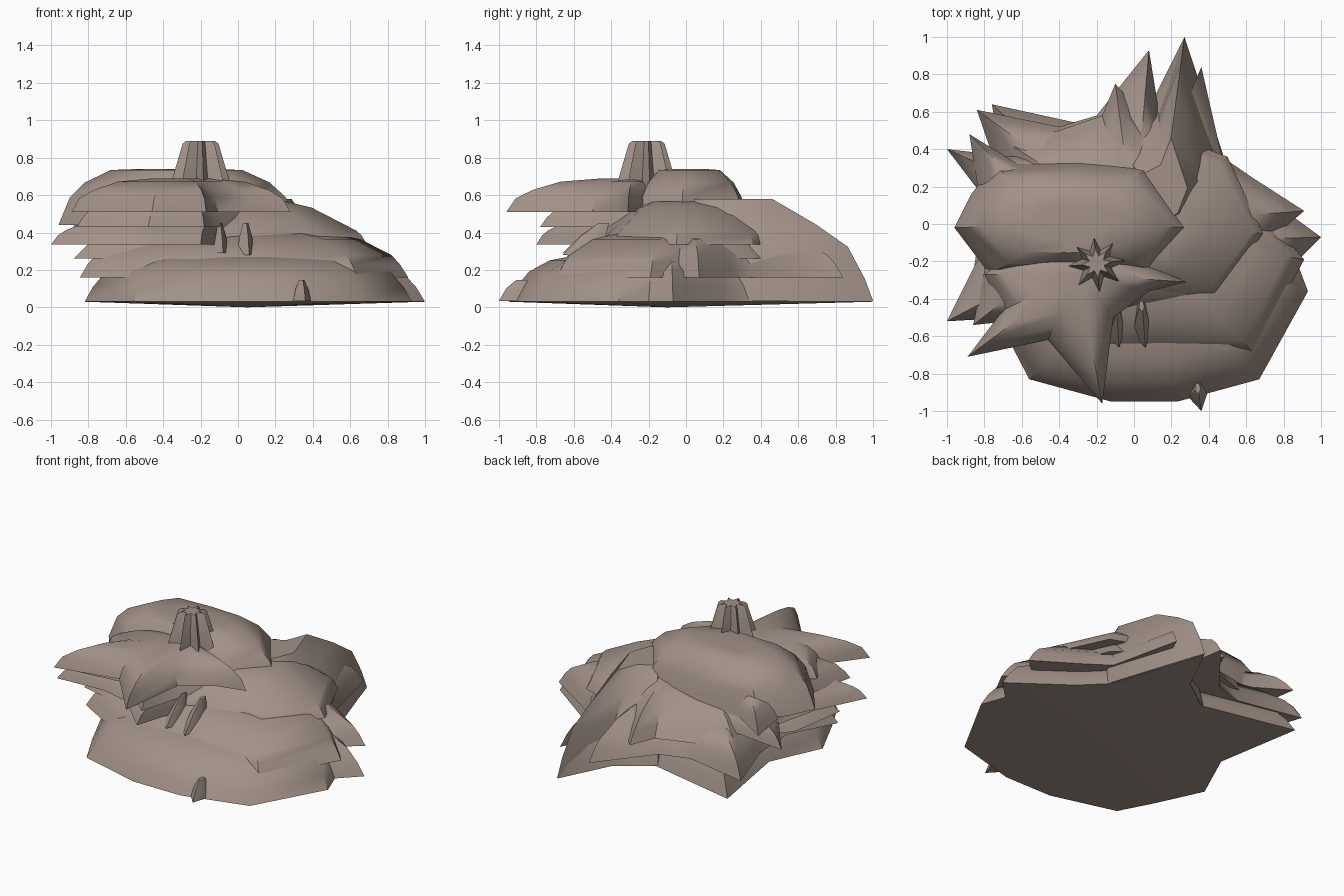
import bpy, bmesh, math

stone = bpy.data.materials.new("brown_stone")
stone.diffuse_color = (0.36, 0.285, 0.245, 1)

# slab profiles: (outline scale, height fraction)
DOME = [(1, 0), (0.95, 0.3), (0.87, 0.62), (0.74, 0.85), (0.5, 1)]
SLOPE = [(1, 0), (0.92, 0.28), (0.8, 0.6), (0.65, 0.83), (0.48, 1)]
STEEP = [(1, 0), (0.95, 0.3), (0.9, 0.5), (0.72, 0.85), (0.5, 1)]
CONE = [(1, 0), (0.96, 0.22), (0.92, 0.33), (0.6, 0.86), (0.42, 1)]


def slab(name, outline, centre, z, h, profile=DOME, sag=0.0, lean=0.0):
    """Loft an outline upward, shrinking it towards the centre."""
    cx, cy = centre
    bm = bmesh.new()
    rings = [[bm.verts.new((cx + (x - cx) * s, cy + (y - cy) * s + lean * t,
                            z + h * t))
              for x, y in outline] for s, t in profile]
    n = len(outline)
    for low, high in zip(rings, rings[1:]):
        for i in range(n):
            j = (i + 1) % n
            bm.faces.new((low[i], low[j], high[j], high[i]))
    top = bm.verts.new((cx, cy + lean, z + h * profile[-1][1]))
    base = bm.verts.new((cx, cy, z - sag))
    for i in range(n):
        j = (i + 1) % n
        bm.faces.new((rings[-1][i], rings[-1][j], top))
        bm.faces.new((rings[0][j], rings[0][i], base))
    bmesh.ops.recalc_face_normals(bm, faces=bm.faces)
    mesh = bpy.data.meshes.new(name)
    bm.to_mesh(mesh)
    bm.free()
    mesh.materials.append(stone)
    ob = bpy.data.objects.new(name, mesh)
    bpy.context.collection.objects.link(ob)
    bpy.ops.object.select_all(action='DESELECT')
    ob.select_set(True)
    bpy.context.view_layer.objects.active = ob
    bpy.ops.object.shade_smooth_by_angle(angle=math.radians(40))
    return ob


# broad ground slab with a shallow keel underneath
slab("ground_slab", [
    (0.67, -0.83), (0.93, -0.36), (0.87, -0.2), (1.0, -0.07), (0.63, 0.2),
    (0.47, 0.36), (0.27, 1.0), (0.1, 0.66), (-0.12, 0.5), (-0.76, 0.64),
    (-0.66, 0.05), (-0.82, -0.3), (-0.68, -0.6), (-0.56, -0.83),
    (-0.12, -0.95), (0.23, -0.95)], (0.05, -0.1), 0.03, 0.26, sag=0.03)

# tall pointed ridge at the back
slab("back_ridge", [
    (0.36, 0.0), (0.49, 0.33), (0.27, 1.0), (0.13, 0.64), (-0.14, 0.5),
    (-0.2, 0.1), (0.15, -0.15)], (0.15, 0.1), 0.035, 0.545,
    [(1, 0), (0.95, 0.22), (0.85, 0.53), (0.66, 0.75), (0.4, 1)])

# lower slab with side and back spikes
slab("lower_slab", [
    (0.64, -0.69), (0.91, -0.19), (0.78, -0.04), (0.91, 0.07), (0.63, 0.25),
    (0.47, 0.36), (0.36, 0.84), (0.28, 0.62), (0.13, 0.62), (0.08, 0.93),
    (-0.2, 0.58),
    (-0.4, 0.52), (-0.84, 0.61), (-0.7, 0.2), (-0.68, -0.1), (-0.845, -0.43),
    (-0.55, -0.6), (-0.25, -0.7), (0.05, -0.7)], (0, 0), 0.16, 0.24, STEEP)

# middle slab
slab("middle_slab", [
    (0.5, -0.43), (0.66, -0.06), (0.48, 0.35), (0.28, 0.52),
    (0.1, 0.52), (-0.1, 0.75), (-0.17, 0.58), (-0.4, 0.5), (-0.7, 0.45),
    (-0.66, 0.2), (-0.82, 0.0), (-0.88, -0.4), (-0.55, -0.48),
    (-0.15, -0.52), (0.1, -0.5)], (0, 0), 0.26, 0.25, SLOPE)

# shoulder slab with long left spikes
slab("shoulder_slab", [
    (0.45, -0.38), (0.69, -0.05), (0.5, 0.36),
    (0.12, 0.5), (-0.1, 0.46),
    (-0.35, 0.36), (-0.65, 0.36), (-1.0, 0.4), (-0.77, 0.1), (-0.84, -0.2),
    (-1.0, -0.52), (-0.65, -0.5), (-0.46, -0.55), (-0.2, -0.8),
    (-0.1, -0.48), (0.1, -0.42)], (-0.05, -0.02), 0.335, 0.23, CONE)

# upper ledge
slab("upper_ledge", [
    (-0.86, -0.54), (-0.48, -0.5), (-0.18, -0.78), (-0.08, -0.42),
    (0.18, -0.2), (0.2, 0.2), (-0.3, 0.32), (-0.62, 0.32), (-0.88, 0.48),
    (-0.82, 0.1), (-0.8, -0.25)], (-0.3, -0.1), 0.43, 0.16)

# rounded crown
slab("crown", [
    (0.1, -0.26), (0.32, -0.02), (0.09, 0.31), (-0.3, 0.33), (-0.75, 0.31),
    (-0.87, 0.16), (-0.96, -0.02), (-0.77, -0.27), (-0.35, -0.28)],
    (-0.34, 0), 0.44, 0.3, [(1, 0), (0.9, 0.5), (0.77, 0.76), (0.55, 0.98),
                            (0.3, 1)])

# star shaped front brow
slab("front_brow", [
    (-0.89, -0.71), (-0.46, -0.62), (-0.17, -0.96), (-0.11, -0.5),
    (0.08, -0.36), (0.28, -0.31), (0.07, -0.22), (-0.2, -0.1), (-0.6, -0.12),
    (-0.8, -0.27), (-0.7, -0.46)], (-0.3, -0.27), 0.51, 0.18,
    [(1, 0), (0.93, 0.4), (0.8, 0.65), (0.58, 0.9), (0.25, 1)])

# small shards leaning back against the front
for name, x, y, z, h, lean in [("front_shard_a", -0.1, -0.53, 0.29, 0.16, 0.1),
                               ("front_shard_b", 0.04, -0.53, 0.28, 0.17, 0.1),
                               ("rim_shard", 0.34, -0.87, 0.035, 0.11, 0)]:
    slab(name, [(x - 0.045, y - 0.06), (x + 0.02, y - 0.13),
                (x + 0.05, y - 0.04), (x + 0.03, y + 0.06),
                (x - 0.03, y + 0.06)], (x, y), z, h,
         [(1, 0), (0.7, 0.6), (0.3, 1)], lean=lean)

# eight pointed chimney
star = [(-0.2 + r * math.cos(k * math.pi / 8 + 0.1),
         -0.21 + r * math.sin(k * math.pi / 8 + 0.1))
        for k in range(16) for r in [0.16 if k % 2 == 0 else 0.085]]
slab("star_chimney", star, (-0.2, -0.21), 0.65, 0.24,
     [(1, 0), (0.93, 0.2), (0.6, 0.94), (0.48, 1)])
